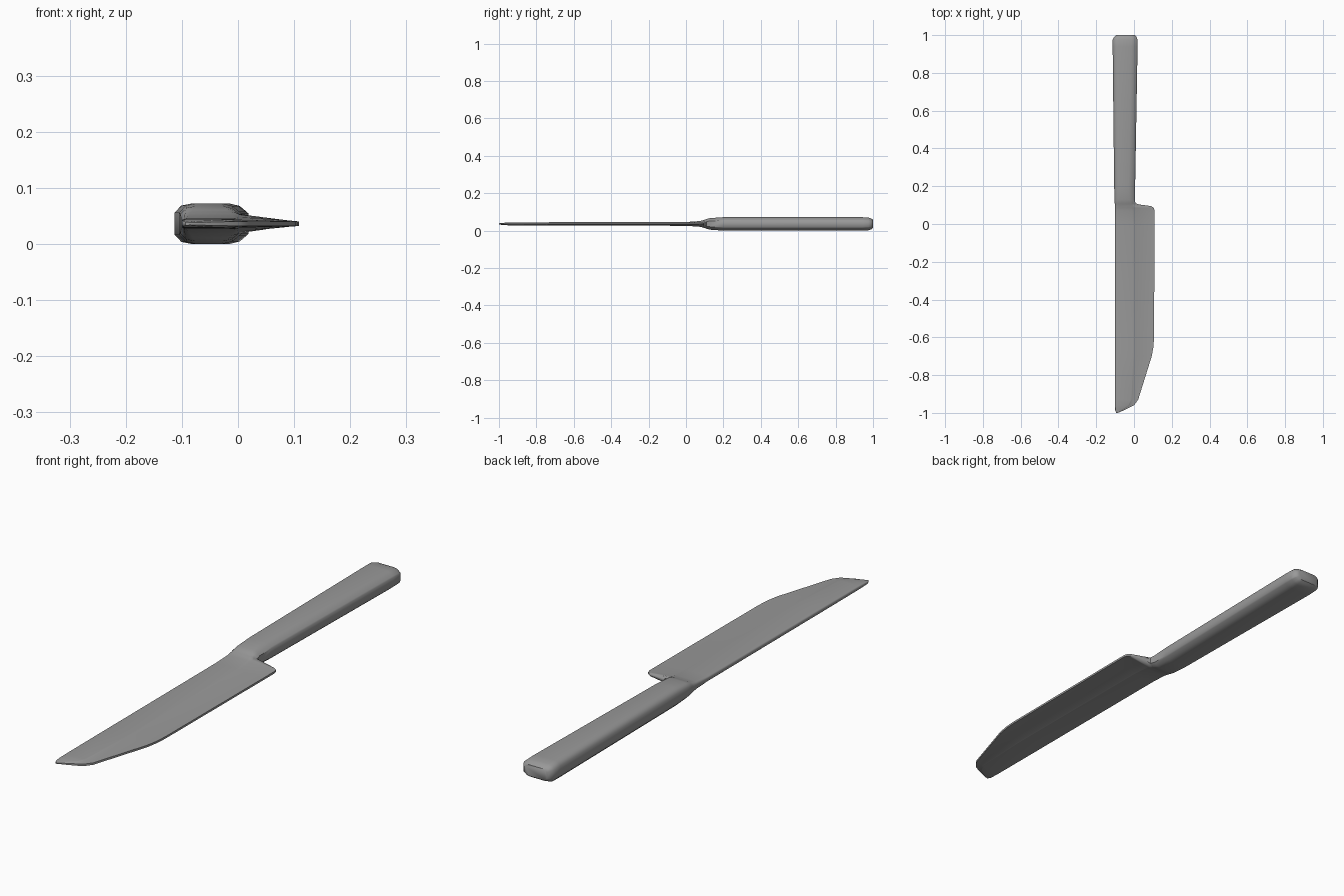
import bpy
import bmesh
import math

if "Cube" in bpy.data.objects:
    bpy.data.objects.remove(bpy.data.objects["Cube"], do_unlink=True)

MID_HEIGHT = 0.036

# One plain material for the whole knife
grey = bpy.data.materials.new("plain grey")
grey.use_nodes = True
colour = (0.32, 0.32, 0.32, 1)
grey.diffuse_color = colour
grey.node_tree.nodes["Principled BSDF"].inputs["Base Color"].default_value = colour

# Handle stations, butt to bolster: y, spine x, grip x, half thickness
handle_stations = [
    (1, -.095, .004, .022),
    (.99, -.106, .014, .029),
    (.975, -.113, .019, .034),
    (.94, -.113, .019, .036),
    (.2, -.105, .006, .036),
    (.13, -.103, .004, .031),
    (.11, -.102, .008, .026),
]

# Blade stations, heel to tip: y, spine x, cutting edge x, half thickness
blade_stations = [
    (.103, -.101, .03, .023),
    (.095, -.101, .09, .021),
    (.085, -.101, .105, .018),
    (.07, -.1, .109, .015),
    (0, -.1, .109, .01),
    (-.6, -.1, .106, .009),
    (-.65, -.1, .103, .009),
    (-.7, -.1, .094, .009),
    (-.93, -.1, .022, .008),
    (-.96, -.1, 0, .007),
    (-.985, -.1, -.05, .005),
    (-1, -.094, -.086, .003),
]


def closed_ring(y, upper):
    """Mirror the upper outline below the middle plane."""
    lower = [(x, -z) for x, z in reversed(upper)]
    return [(x, y, MID_HEIGHT + z) for x, z in upper + lower]


def section(y, spine, grip, edge, half, grip_half, edge_half):
    """Cross-section with softened shoulders at the spine and the grip."""
    soft = min(half / 3, (grip - spine) / 8)
    return closed_ring(y, [
        (spine, half * .55),
        (spine + soft, half * .9),
        (spine + soft * 2.5, half),
        (grip - soft * 2.5, half),
        (grip - soft, half * .7 + grip_half * .3),
        (grip, grip_half),
        (edge, edge_half),
    ])


def handle_section(y, spine, side, half):
    return section(y, spine, side - .004, side, half, half * .6, half * .5)


def blade_section(y, spine, edge, half):
    grip = min(.003, spine + (edge - spine) * .75)
    return section(y, spine, grip, edge, half, half * .8, min(.004, half * .6))


# Loft handle, bolster and blade as one continuous surface
outlines = [handle_section(*s) for s in handle_stations]
outlines += [blade_section(*s) for s in blade_stations]

bm = bmesh.new()
rings = [[bm.verts.new(point) for point in outline] for outline in outlines]
for ring, following in zip(rings, rings[1:]):
    for i in range(len(ring)):
        # Index i - 1 wraps round to close the ring
        bm.faces.new((ring[i - 1], ring[i], following[i], following[i - 1]))
bm.faces.new(rings[0])
bm.faces.new(rings[-1])
bmesh.ops.recalc_face_normals(bm, faces=bm.faces)

mesh = bpy.data.meshes.new("knife")
bm.to_mesh(mesh)
bm.free()
mesh.materials.append(grey)
knife = bpy.data.objects.new("knife", mesh)
bpy.context.collection.objects.link(knife)

# Smooth shading that keeps the sharp cutting edge
bpy.ops.object.select_all(action="DESELECT")
knife.select_set(True)
bpy.context.view_layer.objects.active = knife
bpy.ops.object.shade_smooth_by_angle(angle=math.radians(50))
